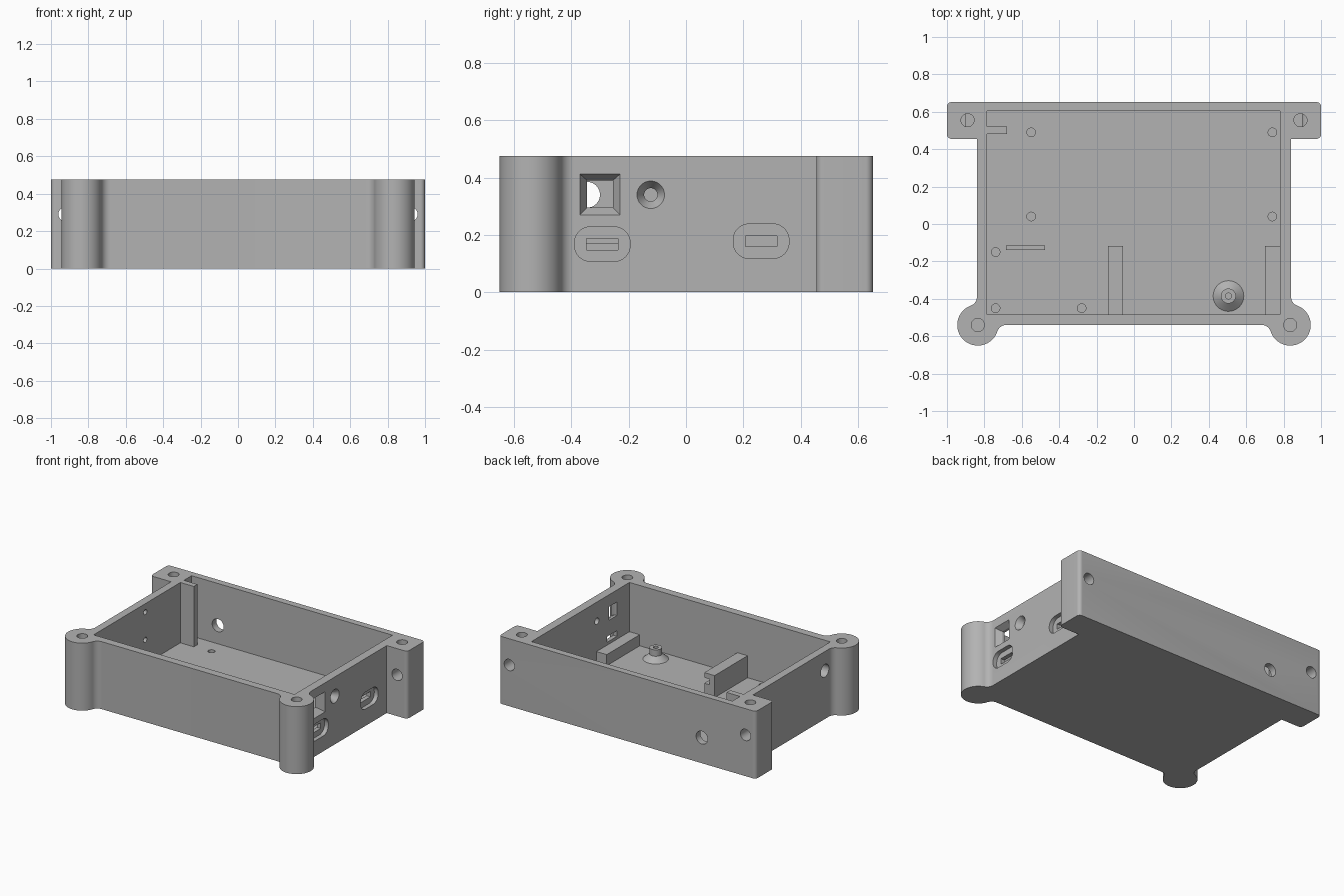
import bpy, bmesh, math

cube = bpy.data.objects.get("Cube")
if cube:
    bpy.data.objects.remove(cube, do_unlink=True)

grey = bpy.data.materials.new("plain grey")
grey.use_nodes = True
colour = (0.45, 0.45, 0.45, 1)
grey.diffuse_color = colour
grey.node_tree.nodes["Principled BSDF"].inputs["Base Color"].default_value = colour

TOP, FLOOR = 0.475, 0.05
PLACE = {"x": lambda a, b, h: (h, a, b),
         "y": lambda a, b, h: (a, h, b),
         "z": lambda a, b, h: (a, b, h)}


def arc(cx, cy, r, start, end, n=12):
    steps = [math.radians(start + (end - start) * i / n) for i in range(n + 1)]
    return [(cx + r * math.cos(t), cy + r * math.sin(t)) for t in steps]


def circle(cx, cy, r, n=40):
    return arc(cx, cy, r, 0, 360, n)[:-1]


def rect(a0, a1, b0, b1):
    return [(a0, b0), (a1, b0), (a1, b1), (a0, b1)]


def round_rect(a0, a1, b0, b1, r):
    return (arc(a0 + r, b0 + r, r, 180, 270) + arc(a1 - r, b0 + r, r, 270, 360)
            + arc(a1 - r, b1 - r, r, 0, 90) + arc(a0 + r, b1 - r, r, 90, 180))


def loft(name, axis, *sections):
    """Capped solid through (outline, height) sections along an axis."""
    bm = bmesh.new()
    rings = [[bm.verts.new(PLACE[axis](a, b, h)) for a, b in pts] for pts, h in sections]
    for low, high in zip(rings, rings[1:]):
        for i in range(len(low)):
            j = (i + 1) % len(low)
            bm.faces.new((low[i], low[j], high[j], high[i]))
    bm.faces.new(rings[0][::-1])
    bm.faces.new(rings[-1])
    bmesh.ops.recalc_face_normals(bm, faces=bm.faces)
    mesh = bpy.data.meshes.new(name)
    bm.to_mesh(mesh)
    bm.free()
    mesh.materials.append(grey)
    ob = bpy.data.objects.new(name, mesh)
    bpy.context.collection.objects.link(ob)
    return ob


def activate(ob):
    bpy.ops.object.select_all(action="DESELECT")
    ob.select_set(True)
    bpy.context.view_layer.objects.active = ob


def cut(body, axis, *sections):
    cutter = loft("cutter", axis, *sections)
    cutter.hide_render = True
    mod = body.modifiers.new("cut", "BOOLEAN")
    mod.operation, mod.solver, mod.object = "DIFFERENCE", "EXACT", cutter
    activate(body)
    bpy.ops.object.modifier_apply(modifier=mod.name)
    bpy.data.objects.remove(cutter, do_unlink=True)


def drill(body, axis, a, b, r, start, end):
    cut(body, axis, (circle(a, b, r), start), (circle(a, b, r), end))


# Outer case: filleted front posts, straight walls and rounded rear ears
WALL_X, FRONT_Y, POST_X, POST_R, FILLET = 0.84, -0.54, 0.835, 0.11, 0.05
reach = POST_R + FILLET
front_dx = math.sqrt(reach ** 2 - FILLET ** 2)
side_dx = WALL_X + FILLET - POST_X
side_dy = math.sqrt(reach ** 2 - side_dx ** 2)
front_angle = math.degrees(math.atan2(FILLET, front_dx))
side_angle = math.degrees(math.atan2(side_dy, side_dx))
half = (arc(POST_X - front_dx, FRONT_Y - FILLET, FILLET, 90, front_angle)
        + arc(POST_X, FRONT_Y, POST_R, 180 + front_angle, 360 + side_angle, 40)[1:]
        + arc(WALL_X + FILLET, FRONT_Y + side_dy, FILLET, 180 + side_angle, 180)[1:]
        + [(WALL_X, 0.455)]
        + arc(0.975, 0.48, 0.025, -90, 0, 8) + arc(0.975, 0.627, 0.025, 0, 90, 8))
outline = half + [(-x, y) for x, y in reversed(half)]
case = loft("case", "z", (outline, 0), (outline, TOP))

# Main cavity, leaving an upright tab on the left of the rear corner
cavity = [(-0.785, -0.485), (0.78, -0.485), (0.78, 0.605), (-0.785, 0.605),
          (-0.785, 0.52), (-0.68, 0.52), (-0.68, 0.48), (-0.785, 0.48)]
cut(case, "z", (cavity, FLOOR), (cavity, TOP + 0.1))

# Lid screw holes and rear ear holes
for side in (-1, 1):
    drill(case, "z", side * 0.89, 0.555, 0.035, TOP - 0.15, TOP + 0.1)
    drill(case, "z", side * POST_X, FRONT_Y, 0.035, TOP - 0.15, TOP + 0.1)
    drill(case, "y", side * 0.92, 0.29, 0.04, 0.4, 0.7)

# Cable holes in the rear and side walls
drill(case, "y", -0.58, 0.18, 0.045, 0.55, 0.7)
drill(case, "x", -0.345, 0.34, 0.045, -0.9, -0.74)

# Blind holes in the side wall and the floor
for z in (0.22, 0.415):
    drill(case, "x", 0.09, z, 0.018, -0.815, -0.75)
for x, y in ((-0.55, 0.49), (0.74, 0.49), (-0.55, 0.04), (0.74, 0.04),
             (-0.74, -0.15), (-0.74, -0.45), (-0.28, -0.45)):
    drill(case, "z", x, y, 0.023, 0.025, 0.1)

# Tapered square opening and countersunk hole
square_in = rect(-0.345, -0.255, 0.295, 0.39)
square_out = rect(-0.37, -0.23, 0.27, 0.412)
cut(case, "x", (square_in, 0.74), (square_in, 0.8), (square_out, WALL_X), (square_out, 0.9))
cone_in, cone_out = circle(-0.123, 0.34, 0.023), circle(-0.123, 0.34, 0.048)
cut(case, "x", (cone_in, 0.74), (cone_in, 0.8), (cone_out, WALL_X), (cone_out, 0.9))

# Connector ports: rounded recess with a rectangular slot
for y, z, half_slot in ((-0.292, 0.168, 0.02), (0.262, 0.178, 0.019)):
    recess = round_rect(y - 0.097, y + 0.097, z - 0.06, z + 0.06, 0.055)
    slot = rect(y - 0.055, y + 0.055, z - half_slot, z + half_slot)
    cut(case, "x", (recess, 0.81), (recess, 0.9))
    cut(case, "x", (slot, 0.74), (slot, 0.85))

# Board rails: the middle one has a groove, the side one is a ledge
grooved = [(-0.14, FLOOR), (-0.06, FLOOR), (-0.06, 0.13), (-0.1, 0.13),
           (-0.1, 0.17), (-0.06, 0.17), (-0.06, 0.205), (-0.14, 0.205)]
ledge = rect(0.7, 0.78, FLOOR, 0.128)
rail = loft("grooved_rail", "y", (grooved, -0.485), (grooved, -0.118))
side_rail = loft("side_rail", "y", (ledge, -0.485), (ledge, -0.118))

# Low rib on the floor
rib_shape = rect(-0.685, -0.475, -0.14, -0.115)
rib = loft("floor_rib", "z", (rib_shape, FLOOR), (rib_shape, 0.13))

# Conical screw boss with a centre hole
boss = loft("screw_boss", "z", *[(circle(0.505, -0.385, r), z) for r, z in (
    (0.082, FLOOR), (0.04, 0.085), (0.04, 0.13), (0.016, 0.13), (0.016, 0.08))])

for ob in (case, rail, side_rail, rib, boss):
    activate(ob)
    bpy.ops.object.shade_smooth_by_angle(angle=math.radians(25))
